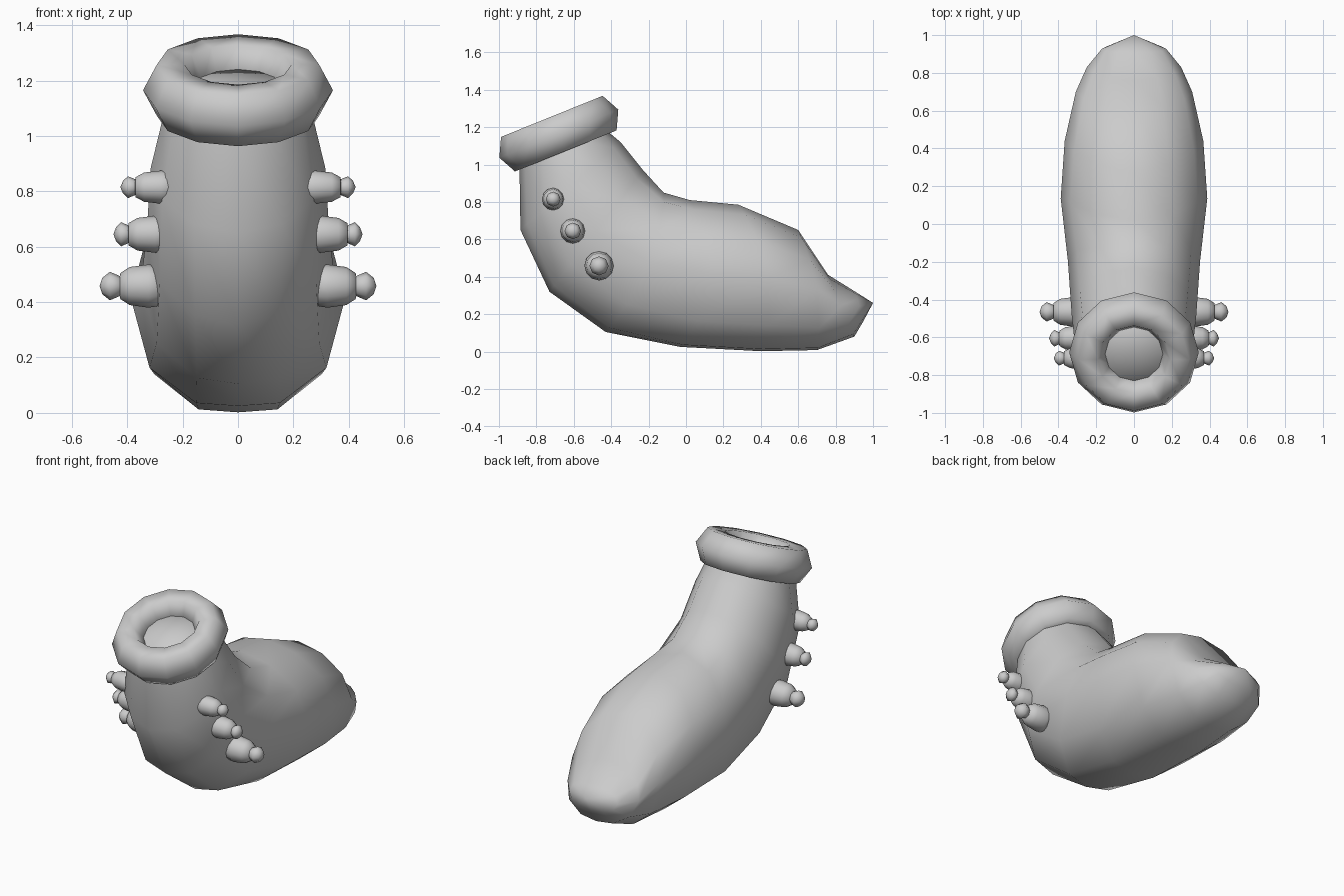
import bpy, math
from mathutils import Vector

if "Cube" in bpy.data.objects:
    bpy.data.objects.remove(bpy.data.objects["Cube"])

TAU = 2 * math.pi


def loft(name, rings):
    """Skin a list of point rings; a one-point ring closes an end as a fan."""
    verts, faces, starts = [], [], []
    for r in rings:
        starts.append(len(verts))
        verts += [tuple(p) for p in r]
    for i in range(len(rings) - 1):
        a, b = starts[i], starts[i + 1]
        na, nb = len(rings[i]), len(rings[i + 1])
        n = max(na, nb)
        for k in range(n):
            j = (k + 1) % n
            if na == 1:
                faces.append((a, b + j, b + k))
            elif nb == 1:
                faces.append((a + k, a + j, b))
            else:
                faces.append((a + k, a + j, b + j, b + k))
    me = bpy.data.meshes.new(name)
    me.from_pydata(verts, [], faces)
    ob = bpy.data.objects.new(name, me)
    bpy.context.collection.objects.link(ob)
    bpy.context.view_layer.objects.active = ob
    bpy.ops.object.mode_set(mode='EDIT')
    bpy.ops.mesh.select_all(action='SELECT')
    bpy.ops.mesh.normals_make_consistent(inside=False)
    bpy.ops.object.mode_set(mode='OBJECT')
    for p in me.polygons:
        p.use_smooth = True
    return ob


def section(y0, z0, y1, z1, w, dy=0, full=0, n=12):
    """Oval from belly (y0,z0) to back (y1,z1), half width w.
    dy slides the sides along y, full (0..1) squares off the belly."""
    a, b = Vector((0, y0, z0)), Vector((0, y1, z1))
    c, h = (a + b) / 2, (a - b) / 2
    pts = []
    for k in range(n):
        t, g = TAU * k / n, 1
        if math.cos(t) > 0.01:
            s2 = math.sin(2 * t)
            g = 1 + 0.055 * full * abs(s2)
            t -= 0.165 * full * s2
        side = math.sin(t)
        pts.append(c + h * (g * math.cos(t)) + Vector((w * g * side, dy * side * side, 0)))
    return pts


def lathe_x(name, profile, y, z, n):
    """Revolve (x, radius) points about an axis along x; zero radius is a pole."""
    rings = []
    for x, r in profile:
        if r == 0:
            rings.append([(x, y, z)])
        else:
            rings.append([(x, y + r * math.cos(TAU * k / n), z + r * math.sin(TAU * k / n))
                          for k in range(n)])
    return loft(name, rings)


# Bent body, from the mouth surface down to the tail tip
body = [
    [Vector((0, -0.69, 1.19))],
    section(-0.91, 1.09, -0.46, 1.27, 0.24),
    section(-0.89, 0.97, -0.41, 1.17, 0.27),
    section(-0.885, 0.65, -0.35, 1.12, 0.315),
    section(-0.73, 0.32, -0.23, 0.97, 0.33, 0, 0.3),
    section(-0.43, 0.105, -0.12, 0.85, 0.35, 0.08, 0.7),
    section(-0.03, 0.025, 0.02, 0.81, 0.388, 0.14, 1),
    section(0.40, 0.002, 0.28, 0.785, 0.367, 0.1, 1),
    section(0.70, 0.008, 0.60, 0.65, 0.308, 0.05, 0.9),
    section(0.90, 0.08, 0.76, 0.41, 0.25, 0, 0.5),
    section(0.95, 0.165, 0.905, 0.32, 0.17),
    [Vector((0, 1.0, 0.26))],
]
loft("body", body)

# Thick collar around the mouth
bpy.ops.mesh.primitive_torus_add(major_segments=12, minor_segments=6,
                                 major_radius=0.243, minor_radius=0.1,
                                 location=(0, -0.68, 1.165),
                                 rotation=(math.radians(22), 0, 0))
collar = bpy.context.object
collar.name = "mouth_collar"
collar.scale.z = 1.15
for p in collar.data.polygons:
    p.use_smooth = True

# Three pairs of side stalks with bead tips: y, z, radius, inner x, outer x, bead end
stalks = [(-0.71, 0.815, 0.06, 0.215, 0.37, 0.425),
          (-0.605, 0.645, 0.067, 0.235, 0.395, 0.45),
          (-0.465, 0.458, 0.078, 0.255, 0.425, 0.50)]
for side, s in (("right", 1), ("left", -1)):
    for i, (y, z, r, x0, x1, x2) in enumerate(stalks, 1):
        d = x1 - x0
        lathe_x(f"{side}_stalk_{i}",
                [(s * x0, 0), (s * (x0 + 0.1 * d), r * 0.9), (s * (x0 + 0.4 * d), r),
                 (s * (x0 + 0.8 * d), r * 0.88), (s * x1, r * 0.6), (s * (x1 + 0.005), 0)],
                y, z, 12)
        m = (x1 + x2) / 2
        lathe_x(f"{side}_bead_{i}",
                [(s * (x1 - 0.015), 0), (s * (x1 - 0.01), r * 0.4), (s * m, r * 0.66),
                 (s * (x2 - 0.01), r * 0.38), (s * x2, 0)], y, z, 8)
